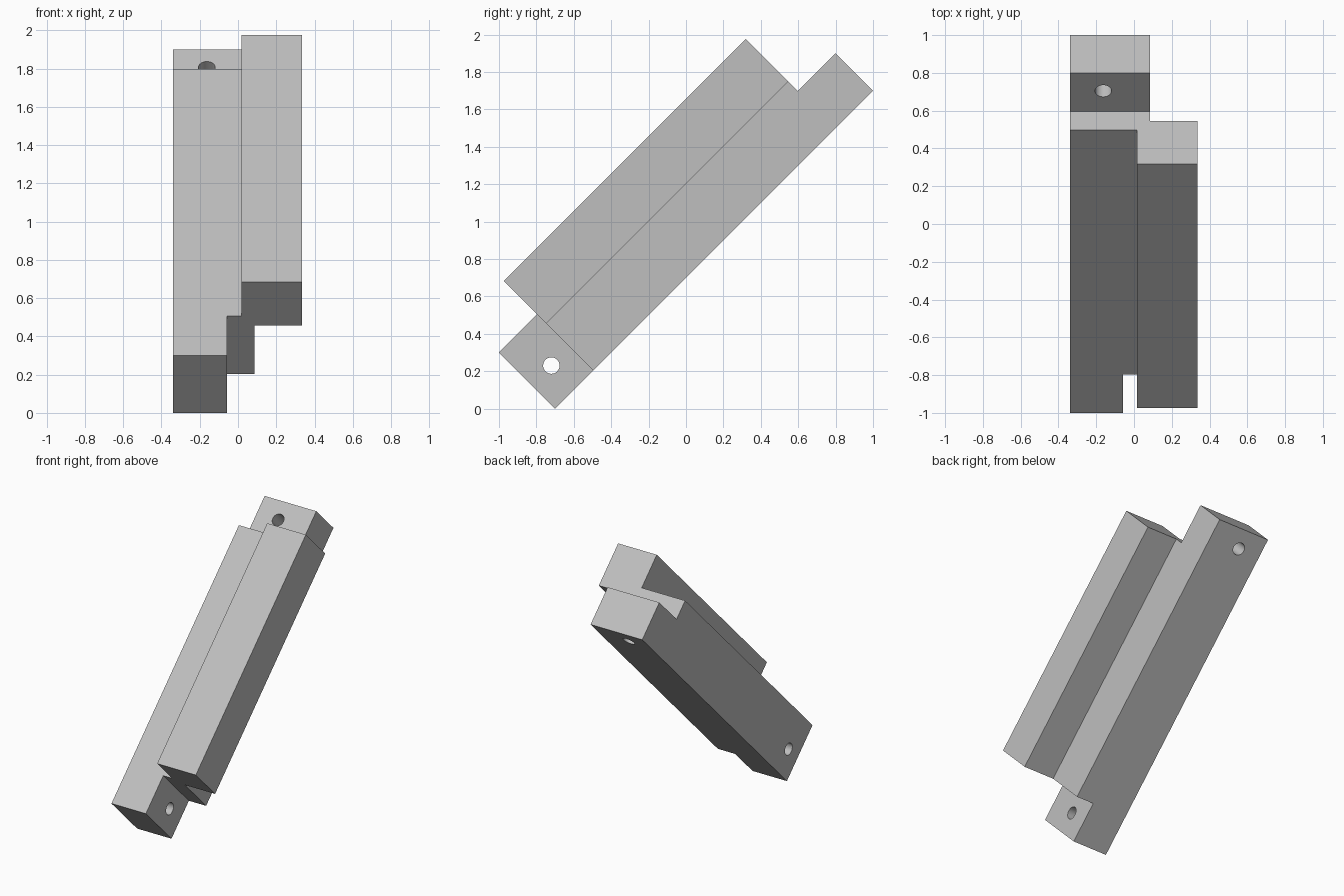
import bpy, bmesh, math
from mathutils import Matrix

if "Cube" in bpy.data.objects:
    bpy.data.objects.remove(bpy.data.objects["Cube"])

TILT = Matrix.Rotation(math.radians(45), 4, 'X')   # the bar leans back 45 degrees

grey = bpy.data.materials.new("plain grey")
grey.diffuse_color = (0.52, 0.52, 0.52, 1)
grey.use_nodes = True
grey.node_tree.nodes["Principled BSDF"].inputs["Base Color"].default_value = grey.diffuse_color


def prism(name, profile, y0, y1):
    """Extrude an (x, z) profile along the bar's length, then tilt it."""
    bm = bmesh.new()
    face = bm.faces.new([bm.verts.new((x, y0, z)) for x, z in profile])
    ext = bmesh.ops.extrude_face_region(bm, geom=[face])
    moved = [g for g in ext["geom"] if isinstance(g, bmesh.types.BMVert)]
    bmesh.ops.translate(bm, verts=moved, vec=(0, y1 - y0, 0))
    bmesh.ops.recalc_face_normals(bm, faces=bm.faces)
    return finish(name, bm)


def rod(name, centre, axis_rot, radius, length):
    """Round cutter for a drilled hole."""
    bm = bmesh.new()
    bmesh.ops.create_cone(bm, cap_ends=True, segments=32, radius1=radius,
                          radius2=radius, depth=length,
                          matrix=Matrix.Translation(centre) @ axis_rot)
    return finish(name, bm)


def finish(name, bm):
    bm.transform(TILT)
    mesh = bpy.data.meshes.new(name)
    bm.to_mesh(mesh)
    bm.free()
    mesh.materials.append(grey)
    obj = bpy.data.objects.new(name, mesh)
    bpy.context.collection.objects.link(obj)
    return obj


def combine(target, tool, operation):
    mod = target.modifiers.new(tool.name, 'BOOLEAN')
    mod.operation, mod.solver, mod.object = operation, 'EXACT', tool
    bpy.context.view_layer.objects.active = target
    bpy.ops.object.modifier_apply(modifier=mod.name)
    bpy.data.objects.remove(tool)


def rect(x0, x1, z0, z1):
    return [(x0, z0), (x1, z0), (x1, z1), (x0, z1)]


# Stepped bar: lower left beam joined to the raised right beam
bar = prism("stepped_bar", [(-.34, .495), (.085, .495), (.085, .851), (.335, .851),
                            (.335, 1.172), (.017, 1.172), (.017, .921), (-.34, .921)],
            -.206, 1.623)

# Narrow foot at the low end and thin tab at the high end
combine(bar, prism("foot", rect(-.34, -.057, .495, .921), -.495, 0), 'UNION')
combine(bar, prism("tab", rect(-.34, .085, .495, .779), 1.5, 1.909), 'UNION')

# Drilled holes: sideways through the foot, straight through the tab
combine(bar, rod("foot_hole", (-.2, -.346, .672), Matrix.Rotation(math.pi / 2, 4, 'Y'),
                 .044, .6), 'DIFFERENCE')
combine(bar, rod("tab_hole", (-.163, 1.775, .64), Matrix.Identity(4), .044, .6), 'DIFFERENCE')

# Smooth hole walls, crisp edges elsewhere
bpy.ops.object.select_all(action='DESELECT')
bar.select_set(True)
bpy.context.view_layer.objects.active = bar
bpy.ops.object.shade_smooth_by_angle(angle=math.radians(30))
